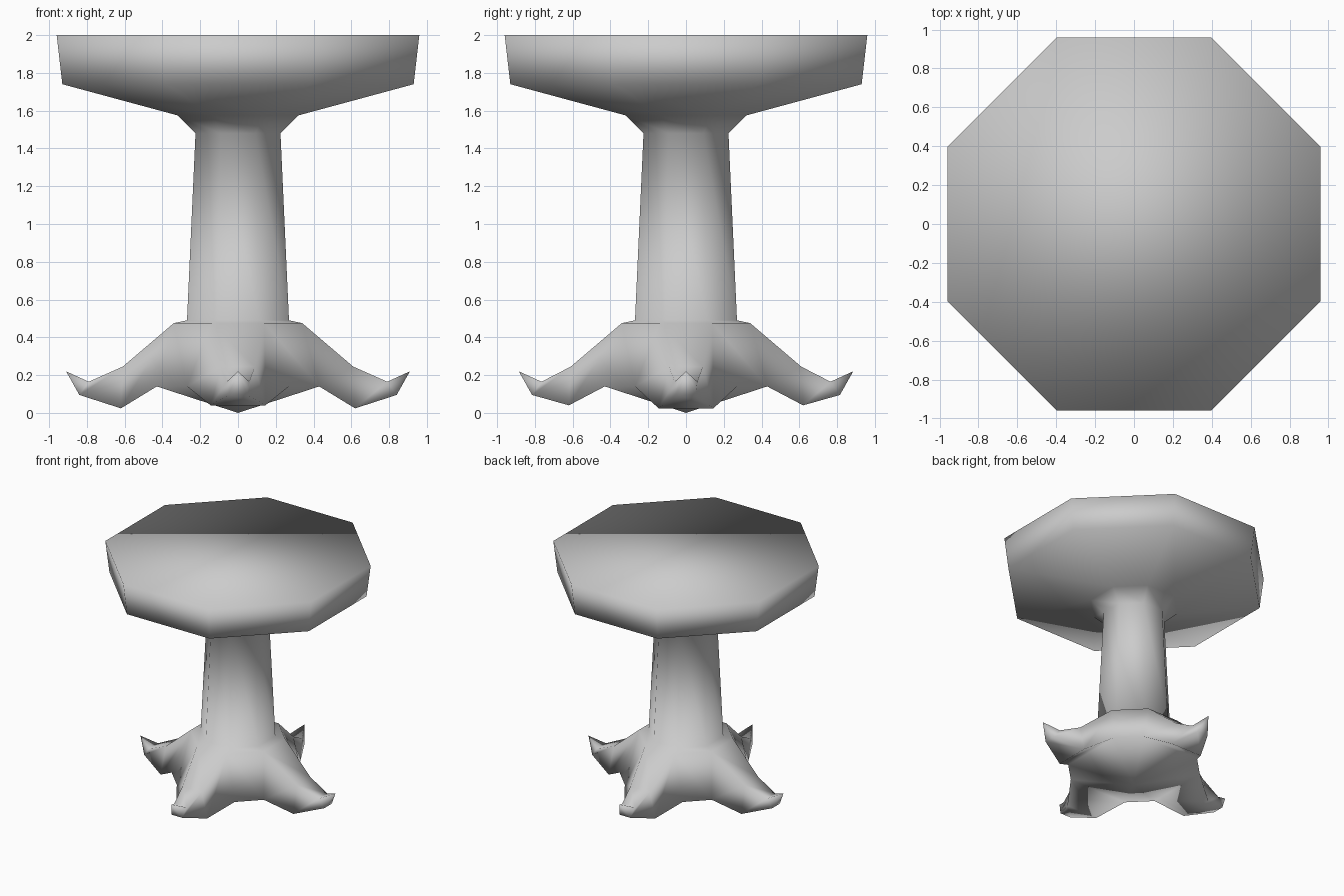
import bpy, bmesh, math
from mathutils import Matrix

if "Cube" in bpy.data.objects:
    bpy.data.objects.remove(bpy.data.objects["Cube"])

bm = bmesh.new()


def ring(a, b, z):
    """Eight-sided ring: four flats at distance a, each with half width b."""
    pts = []
    for k in range(4):
        rot = Matrix.Rotation(k * math.pi / 2, 3, 'Z')
        for s in (-b, b):
            p = rot @ Matrix.Translation((a, s, 0)).translation
            pts.append(bm.verts.new((p.x, p.y, z)))
    return pts


def bridge(r0, r1, skip_flats=False):
    n = len(r0)
    for i in range(n):
        if skip_flats and i % 2 == 0:
            continue
        j = (i + 1) % n
        bm.faces.new((r0[i], r0[j], r1[j], r1[i]))


# Table top, neck and column: stacked rings from top to bottom
T = math.tan(math.pi / 8)
rings = [ring(a, a * T, z) for a, z in (
    (0.96, 2.0), (0.93, 1.74), (0.32, 1.575),
    (0.225, 1.48), (0.27, 0.49), (0.34, 0.475))]
bm.faces.new(rings[0])
for r0, r1 in zip(rings, rings[1:]):
    bridge(r0, r1)

# Base body: flats stay open for the legs, pointed underside
top = rings[-1]
low = ring(0.43, 0.27, 0.14)
bridge(top, low, skip_flats=True)
centre = bm.verts.new((0, 0, 0))
for i in range(8):
    bm.faces.new((low[i], low[(i + 1) % 8], centre))

# Four legs with upturned toes, grown from the open flats
for k in range(4):
    rot = Matrix.Rotation(k * math.pi / 2, 3, 'Z')
    along_x = k % 2 == 0
    reach = 0.0 if along_x else -0.025
    foot_z = 0.024 if along_x else 0.04

    def leg_vert(x, y, z):
        return bm.verts.new(rot @ Matrix.Translation((x, y, z)).translation)

    section = [top[2 * k], top[2 * k + 1], low[2 * k + 1], low[2 * k]]
    # top distance, half width, height; bottom distance, half width, height
    for xt, wt, zt, xb, wb, zb in (
            (0.61, 0.09, 0.245, 0.62, 0.145, foot_z),
            (0.79 + reach, 0.06, 0.165, 0.84 + reach, 0.05, 0.095)):
        new = [leg_vert(xt, -wt, zt), leg_vert(xt, wt, zt),
               leg_vert(xb, wb, zb), leg_vert(xb, -wb, zb)]
        bridge(section, new)
        section = new
    tip = leg_vert(0.91 + reach, 0, 0.22)
    for i in range(4):
        bm.faces.new((section[i], section[(i + 1) % 4], tip))

bmesh.ops.recalc_face_normals(bm, faces=bm.faces)
for f in bm.faces:
    f.smooth = True

# Single connected table, smooth all over
mesh = bpy.data.meshes.new("pedestal_table")
bm.to_mesh(mesh)
bm.free()
table = bpy.data.objects.new("pedestal_table", mesh)
bpy.context.collection.objects.link(table)

grey = bpy.data.materials.new("plain_grey")
grey.diffuse_color = (0.6, 0.6, 0.6, 1)
grey.use_nodes = True
grey.node_tree.nodes["Principled BSDF"].inputs["Base Color"].default_value = grey.diffuse_color
mesh.materials.append(grey)
